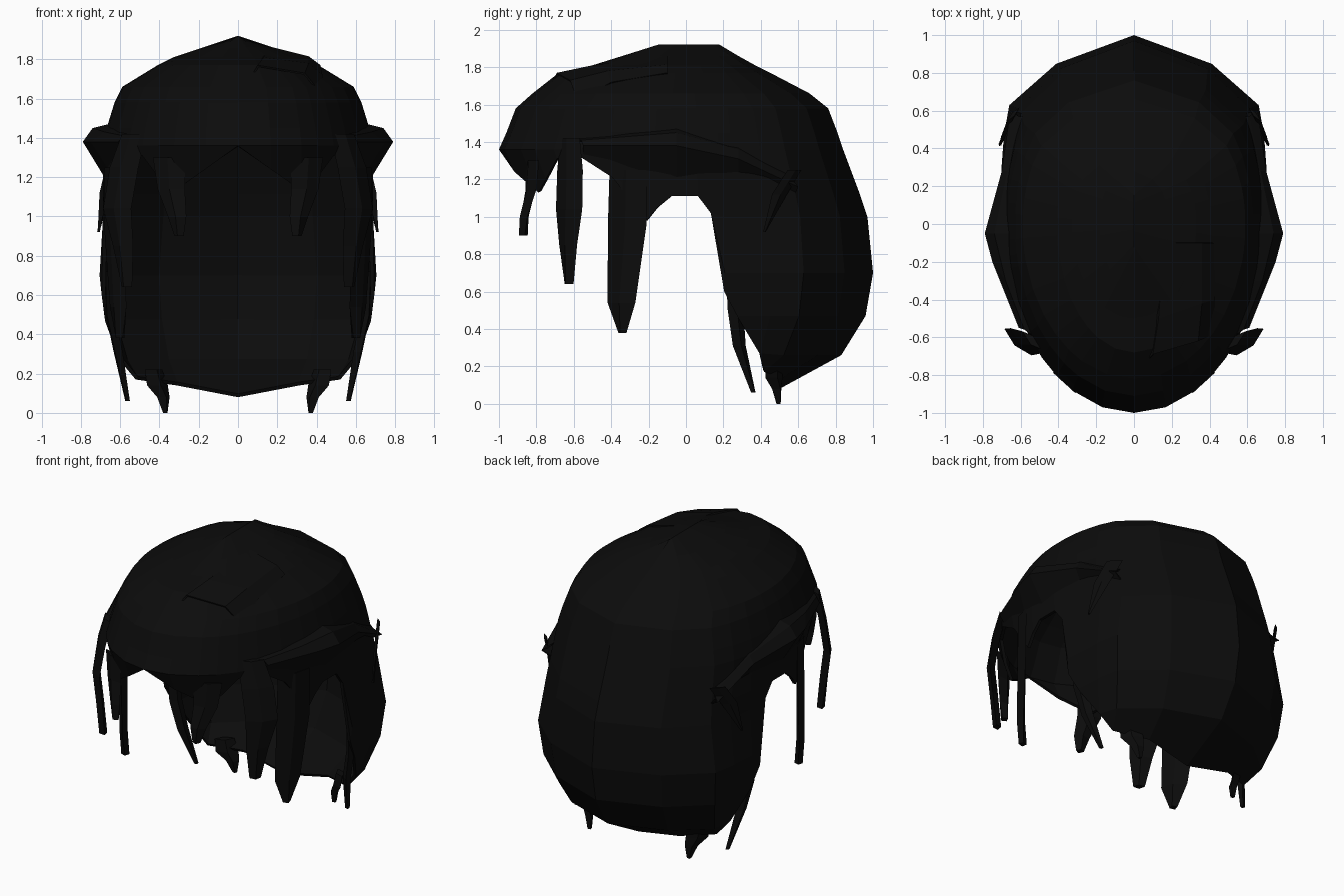
import bpy, bmesh, math
from mathutils import Vector

if "Cube" in bpy.data.objects:
    bpy.data.objects.remove(bpy.data.objects["Cube"], do_unlink=True)

black = bpy.data.materials.new("soft black hair")
black.use_nodes = True
black.diffuse_color = (0.0035, 0.0035, 0.0035, 1)
black.node_tree.nodes["Principled BSDF"].inputs["Base Color"].default_value = (0.0035, 0.0035, 0.0035, 1)


def finish(name, bm, mirror=True, thickness=0, fix_normals=True):
    bmesh.ops.remove_doubles(bm, verts=bm.verts, dist=0.0005)
    if fix_normals:
        bmesh.ops.recalc_face_normals(bm, faces=bm.faces)
    mesh = bpy.data.meshes.new(name)
    bm.to_mesh(mesh)
    bm.free()
    mesh.materials.append(black)
    ob = bpy.data.objects.new(name, mesh)
    bpy.context.collection.objects.link(ob)
    if mirror:
        ob.modifiers.new("Mirror", 'MIRROR')
    if thickness:
        mod = ob.modifiers.new("Thickness", 'SOLIDIFY')
        mod.thickness = thickness
        mod.offset = -1
    return ob


def grid(bm, rows, closed=False):
    """Join rows of points with quads."""
    vs = [[bm.verts.new(p) for p in row] for row in rows]
    n = len(rows[0])
    for a, b in zip(vs, vs[1:]):
        for j in range(n if closed else n - 1):
            k = (j + 1) % n
            bm.faces.new((a[j], a[k], b[k], b[j]))
    return vs


def lookup(table, key):
    """Straight-line interpolation in a table of pairs with rising keys."""
    for (k0, v0), (k1, v1) in zip(table, table[1:]):
        if key <= k1:
            return v0 + (v1 - v0) * max(0, (key - k0) / (k1 - k0))
    return table[-1][1]


# Head shape: height, front depth, back depth, half width
RINGS = [(1.92, .15, .18, 0), (1.86, .34, .28, .18), (1.81, .5, .37, .33),
         (1.77, .68, .45, .41), (1.66, .82, .66, .59), (1.58, .91, .76, .63),
         (1.45, .96, .81, .67), (1.36, 1, .84, .69), (1.12, .89, .93, .69),
         (1.0, .87, .97, .69), (.7, .85, 1, .71), (.47, .8, .96, .685),
         (.26, .75, .83, .62), (.08, .6, .5, .5)]

# Hem height at each angle from the front round to the back
HEM = [(0, 1.36), (14, 1.24), (28, 1.13), (36, 1.2), (45, 1.31),
       (54, 1.33), (65, 1.21), (76, .98), (80, 1.05), (85, 1.11), (94, 1.11),
       (98, 1.02), (102, .6), (107, .46), (118, .27), (129, .17),
       (148, .14), (180, .08)]

# Sideways fullness of the back, and how much of it shows at each height
FULL = [(90, 1), (106, .99), (118, .97), (129, .93), (148, .58), (180, 0)]
FULL_AT = [(.7, 1), (1.3, .45), (1.6, .35)]


def shell_point(angle, z):
    for a, b in zip(RINGS, RINGS[1:]):
        if z >= b[0]:
            f = (a[0] - z) / (a[0] - b[0])
            front, back, w = (a[i] + (b[i] - a[i]) * f for i in (1, 2, 3))
            break
    t = math.radians(angle)
    s, c = abs(math.sin(t)), math.cos(t)
    if angle > 90:
        s += (lookup(FULL, angle) - s) * lookup(FULL_AT, z)
        return Vector((w * s, -back * c, z))
    return Vector((w * s, -front * c, z))


# Main hair shell
bm = bmesh.new()
grid(bm, [[shell_point(t, max(r[0], hem)) for r in RINGS] for t, hem in HEM])
finish("hair_shell", bm, thickness=.02, fix_normals=False)


# Tapered hanging strands: x, y, z, half width for each step
def strand(name, path, depth=.025):
    bm = bmesh.new()
    rows = []
    for x, y, z, hw in path:
        p = Vector((x, y, z))
        out = Vector((x, y, 0)).normalized()
        side = Vector((-out.y, out.x, 0)) * hw
        d = out * min(depth, hw)
        rows.append([p + side, p + d, p - side, p - d])
    vs = grid(bm, rows, closed=True)
    bm.faces.new(vs[0])
    bm.faces.new(vs[-1])
    finish(name, bm)


strand("fringe_strand", [(.35, -.82, 1.3, .09), (.34, -.83, 1.14, .075),
                         (.31, -.865, 1.0, .05), (.30, -.87, .9, .025)])
strand("temple_strand", [(.53, -.62, 1.42, .08), (.58, -.62, 1.25, .1),
                         (.615, -.625, 1.04, .1), (.585, -.63, .85, .07),
                         (.565, -.625, .64, .035)])
strand("sideburn_strand", [(.63, -.31, 1.25, .11), (.63, -.315, .95, .115),
                           (.61, -.345, .54, .085), (.6, -.34, .38, .025)])
strand("nape_side_strand", [(.66, .25, .72, .04), (.65, .265, .5, .045),
                            (.61, .285, .31, .038), (.562, .36, .06, .014)])
strand("nape_strand", [(.43, .47, .22, .06), (.41, .47, .14, .07),
                       (.38, .485, .08, .04), (.37, .495, 0, .014)])
strand("loose_side_strand", [(.64, .58, 1.25, .05), (.675, .5, 1.12, .05),
                             (.71, .42, .92, .008)], depth=.01)

# Side lock sweeping back above the ear
bm = bmesh.new()
grid(bm, [[(.52, -.6, 1.42), (.62, -.3, 1.45), (.66, -.05, 1.47), (.62, .28, 1.4), (.56, .57, 1.24)],
          [(.58, -.56, 1.41), (.68, -.3, 1.43), (.74, -.05, 1.45), (.67, .28, 1.36), (.61, .57, 1.2)],
          [(.61, -.55, 1.38), (.75, -.2, 1.38), (.79, -.05, 1.38), (.70, .28, 1.31), (.655, .6, 1.16)],
          [(.55, -.55, 1.31), (.66, -.25, 1.24), (.68, -.05, 1.2), (.65, .28, 1.2), (.58, .58, 1.12)]])
finish("side_lock", bm, thickness=.01)

# Parted lock over the brow
bm = bmesh.new()
grid(bm, [[(.07, -.72, 1.72), (.1, -.45, 1.79), (.12, -.1, 1.85)],
          [(.1, -.69, 1.77), (.13, -.5, 1.81), (.16, -.1, 1.865)],
          [(.34, -.62, 1.73), (.36, -.42, 1.78), (.36, -.1, 1.815)],
          [(.43, -.58, 1.62), (.43, -.4, 1.72), (.42, -.1, 1.77)]])
finish("parted_lock", bm, mirror=False, thickness=.01)
